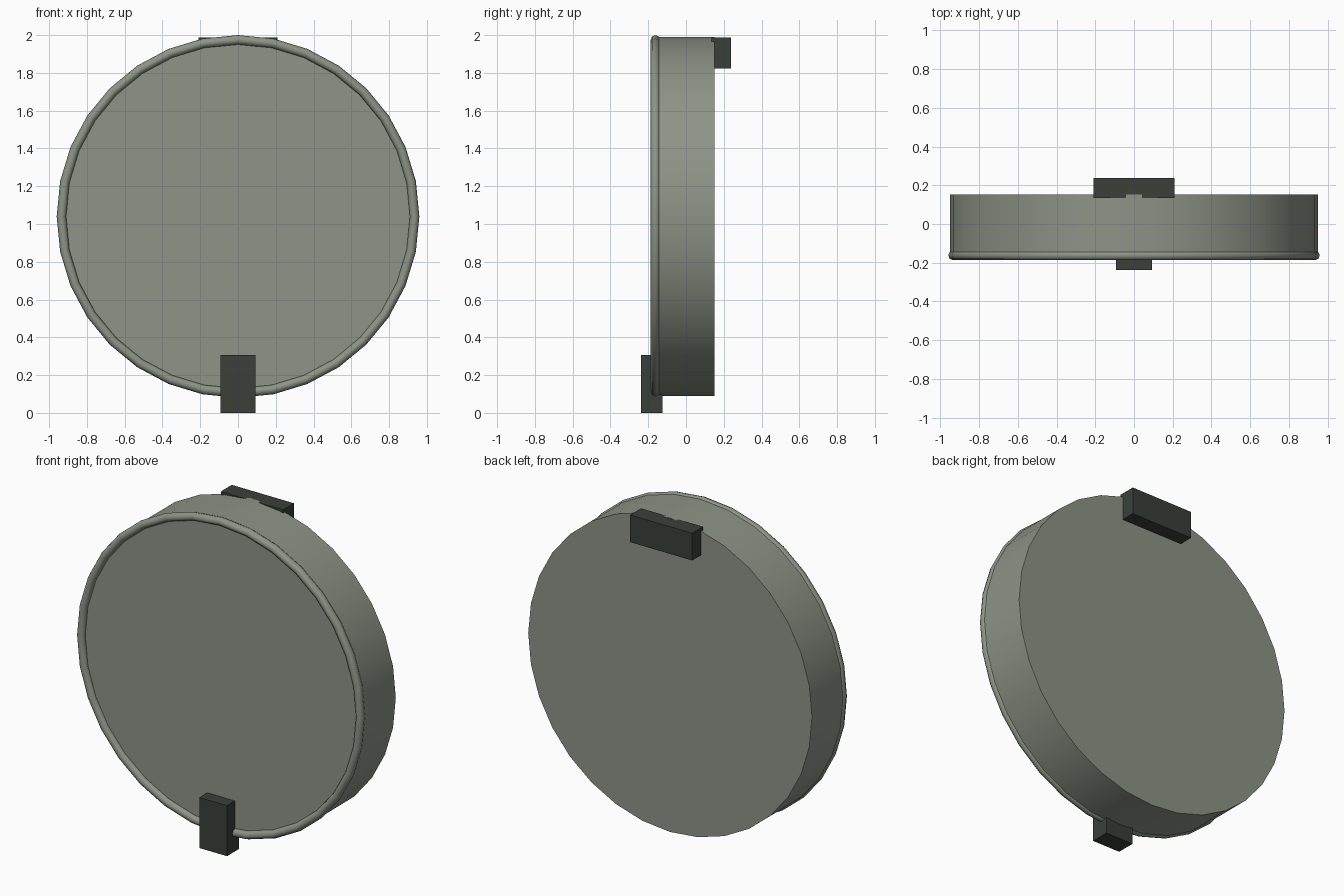
import bpy, math

if "Cube" in bpy.data.objects:
    bpy.data.objects.remove(bpy.data.objects["Cube"])

CZ = 1.04                      # height of the disc centre


def material(name, rgb):
    m = bpy.data.materials.new(name)
    m.diffuse_color = (*rgb, 1)
    m.use_nodes = True
    m.node_tree.nodes["Principled BSDF"].inputs["Base Color"].default_value = m.diffuse_color
    return m


body_mat = material("grey green", (0.27, 0.297, 0.243))
clip_mat = material("dark green grey", (0.041, 0.051, 0.041))


def finish(name, mat, smooth=False):
    ob = bpy.context.object
    ob.name = name
    ob.data.materials.append(mat)
    bpy.ops.object.transform_apply(location=False, rotation=True, scale=True)
    if smooth:
        bpy.ops.object.shade_smooth_by_angle(angle=math.radians(50))
    return ob


def box(name, x, y, z, mat):
    mid = [(a + b) / 2 for a, b in (x, y, z)]
    bpy.ops.mesh.primitive_cube_add(size=1, location=mid)
    bpy.context.object.scale = [b - a for a, b in (x, y, z)]
    return finish(name, mat)


# Thick round body
y0, y1 = -0.162, 0.152
bpy.ops.mesh.primitive_cylinder_add(vertices=32, radius=0.951, depth=y1 - y0,
                                    location=(0, (y0 + y1) / 2, CZ),
                                    rotation=(math.pi / 2, 0, 0))
finish("disc_body", body_mat, True)

# Rounded rim around the front face
bpy.ops.mesh.primitive_torus_add(major_segments=32, minor_segments=8,
                                 major_radius=0.935, minor_radius=0.025,
                                 location=(0, y0, CZ),
                                 rotation=(math.pi / 2, 0, 0))
finish("front_rim", body_mat, True)

# Latch at the bottom front, hinge at the top back
box("front_latch", (-0.093, 0.093), (-0.238, -0.124), (0, 0.306), clip_mat)
box("back_hinge", (-0.208, 0.208), (0.134, 0.238), (1.822, 1.987), clip_mat)
